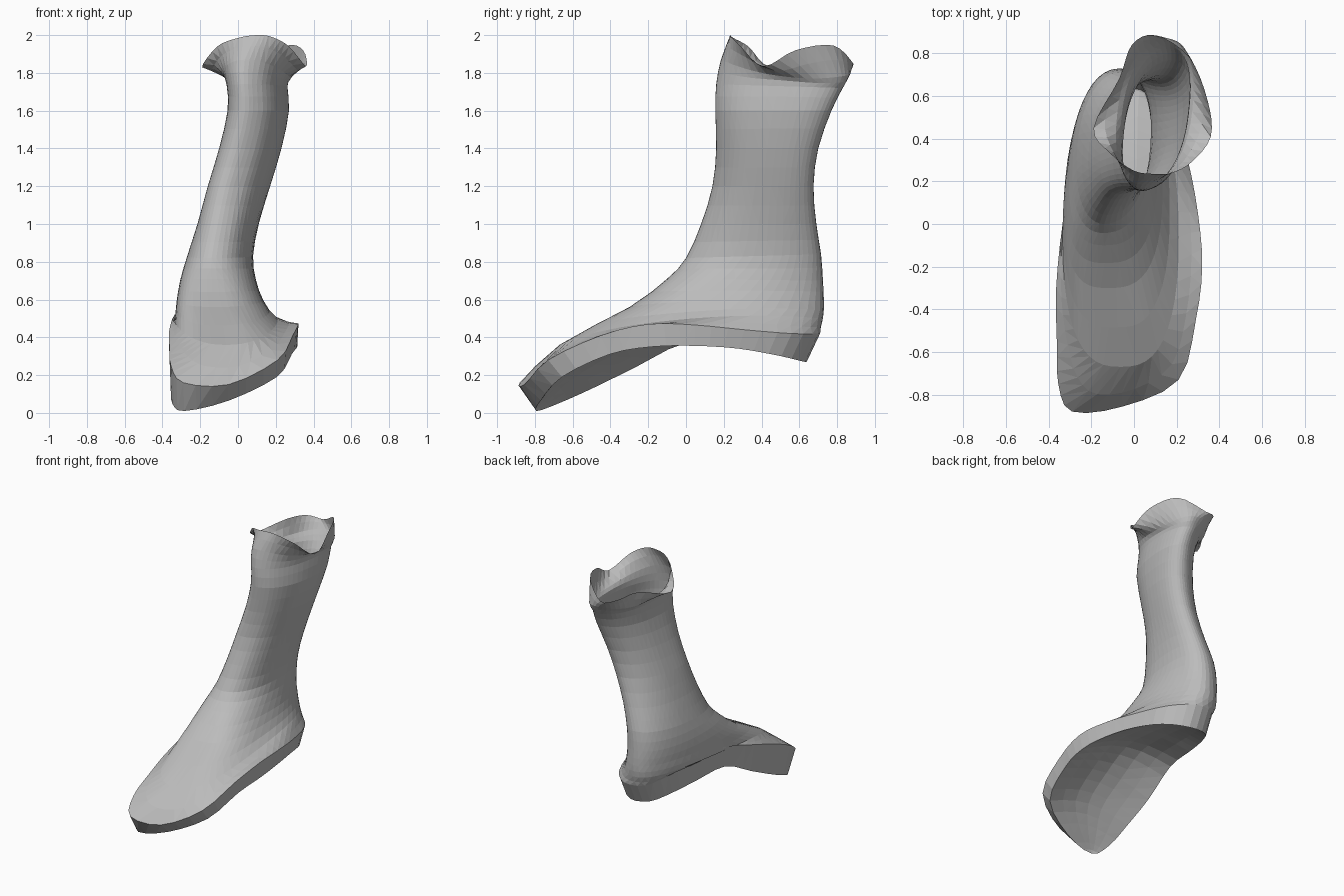
import bpy, bmesh
from math import sin, cos, pi, copysign
from mathutils import Vector

cube = bpy.data.objects.get("Cube")
if cube:
    bpy.data.objects.remove(cube, do_unlink=True)

N = 48      # points around each ring


def spline(a, b, c, d, t):
    """Smooth curve from b to c."""
    return b + 0.5 * t * (c - a + t * (2 * a - 5 * b + 4 * c - d + t * (3 * (b - c) + d - a)))


def closed_ring(points):
    """Resample a closed loop of control points to N points."""
    pts = [Vector(p) for p in points]
    n, steps = len(pts), N // len(pts)
    return [spline(pts[i - 1], pts[i], pts[(i + 1) % n], pts[(i + 2) % n], s / steps)
            for i in range(n) for s in range(steps)]


def squarish(v):
    return copysign(abs(v) ** .9, v)


def oval_ring(right, left, front, back, z_front, z_back, twist=.4, lift=0, skew=1):
    """Tilted oval from the front round by the left.
    twist leans it towards the back left, skew moves its widest part forward."""
    ring = []
    for k in range(N):
        a = 2 * pi * k / N
        s = squarish(sin(a - twist))
        f = ((1 - squarish(cos(a))) / 2) ** skew
        ring.append(Vector(((left + right) / 2 + (left - right) / 2 * s,
                            front + (back - front) * f,
                            z_front + (z_back - z_front) * f + lift * sin(a) ** 2)))
    return ring


# Foot outline: x, y, upper edge z, lower edge z
outline = [
    (-.29, -.88, .16, .01), (-.05, -.855, .15, .065), (.21, -.73, .28, .19),
    (.29, -.45, .41, .31), (.32, -.2, .47, .35), (.30, .05, .465, .355),
    (.25, .31, .44, .34), (.17, .56, .42, .3), (.03, .7, .42, .27),
    (-.13, .68, .43, .285), (-.22, .52, .47, .32), (-.28, .3, .5, .35),
    (-.335, 0, .52, .37), (-.365, -.3, .43, .24), (-.362, -.55, .34, .13),
    (-.355, -.75, .25, .05)]
upper = closed_ring([(x, y, zu) for x, y, zu, zl in outline])
lower = closed_ring([(x * .98, y * .9, zl) for x, y, zu, zl in outline])

# Flared, wavy mouth of the leg
mouth = closed_ring([
    (.1, .235, 2), (.18, .24, 1.99), (.27, .29, 1.94), (.36, .41, 1.835),
    (.345, .58, 1.92), (.26, .78, 1.945), (.1, .885, 1.85), (-.01, .84, 1.87),
    (-.07, .68, 1.885), (-.19, .45, 1.83), (-.11, .33, 1.94), (0, .25, 1.985)])

# Rings from the foot edge, over the instep, up to the mouth
rings = [
    upper,
    oval_ring(-.335, .21, -.67, .725, .36, .5, 0, .07, 1.2),
    oval_ring(-.325, .135, -.3, .73, .56, .59, .1, .02, 1.3),
    oval_ring(-.305, .095, -.1, .725, .71, .7, .15, 0, 1.2),
    oval_ring(-.27, .08, 0, .715, .82, .84, .22),
    oval_ring(-.215, .11, .08, .69, 1, 1, .3),
    oval_ring(-.16, .17, .14, .675, 1.2, 1.2),
    oval_ring(-.1, .23, .16, .7, 1.4, 1.4),
    oval_ring(-.055, .27, .155, .77, 1.6, 1.6),
    oval_ring(-.06, .262, .16, .83, 1.74, 1.72),
    oval_ring(-.085, .28, .185, .868, 1.87, 1.79, .3, -.05),
    mouth]

bm = bmesh.new()


def add_ring(points):
    return [bm.verts.new(p) for p in points]


def bridge(a, b):
    for k in range(N):
        j = (k + 1) % N
        bm.faces.new((a[k], a[j], b[j], b[k]))


# Side strip, foot and leg wall
base = add_ring(lower)
last = add_ring(upper)
bridge(base, last)
for i in range(1, len(rings)):
    before = rings[max(i - 2, 0)]
    after = rings[min(i + 1, len(rings) - 1)]
    for t in (.5, 1):
        ring = add_ring([spline(before[k], rings[i - 1][k], rings[i][k], after[k], t)
                         for k in range(N)])
        bridge(last, ring)
        last = ring

# Arched sole, spanned from side to side
SPAN = 6
rows = []
for k in range(1, N // 2):
    a, b = base[k], base[N - k]
    row = [a]
    for s in range(1, SPAN):
        t = s / SPAN
        p = a.co.lerp(b.co, t)
        p.z += .13 * (a.co - b.co).length * sin(pi * t)
        row.append(bm.verts.new(p))
    rows.append(row + [b])
for r, q in zip(rows, rows[1:]):
    for s in range(SPAN):
        bm.faces.new((r[s], r[s + 1], q[s + 1], q[s]))
for tip, row in ((base[0], rows[0]), (base[N // 2], rows[-1])):
    for s in range(SPAN):
        bm.faces.new((tip, row[s], row[s + 1]))

bmesh.ops.recalc_face_normals(bm, faces=bm.faces)
bmesh.ops.triangulate(bm, faces=bm.faces)

mesh = bpy.data.meshes.new("foot_and_leg")
bm.to_mesh(mesh)
bm.free()
boot = bpy.data.objects.new("foot_and_leg", mesh)
bpy.context.collection.objects.link(boot)

grey = bpy.data.materials.new("plain_grey")
grey.use_nodes = True
colour = (.5, .5, .5, 1)
grey.diffuse_color = colour
grey.node_tree.nodes["Principled BSDF"].inputs["Base Color"].default_value = colour
mesh.materials.append(grey)
